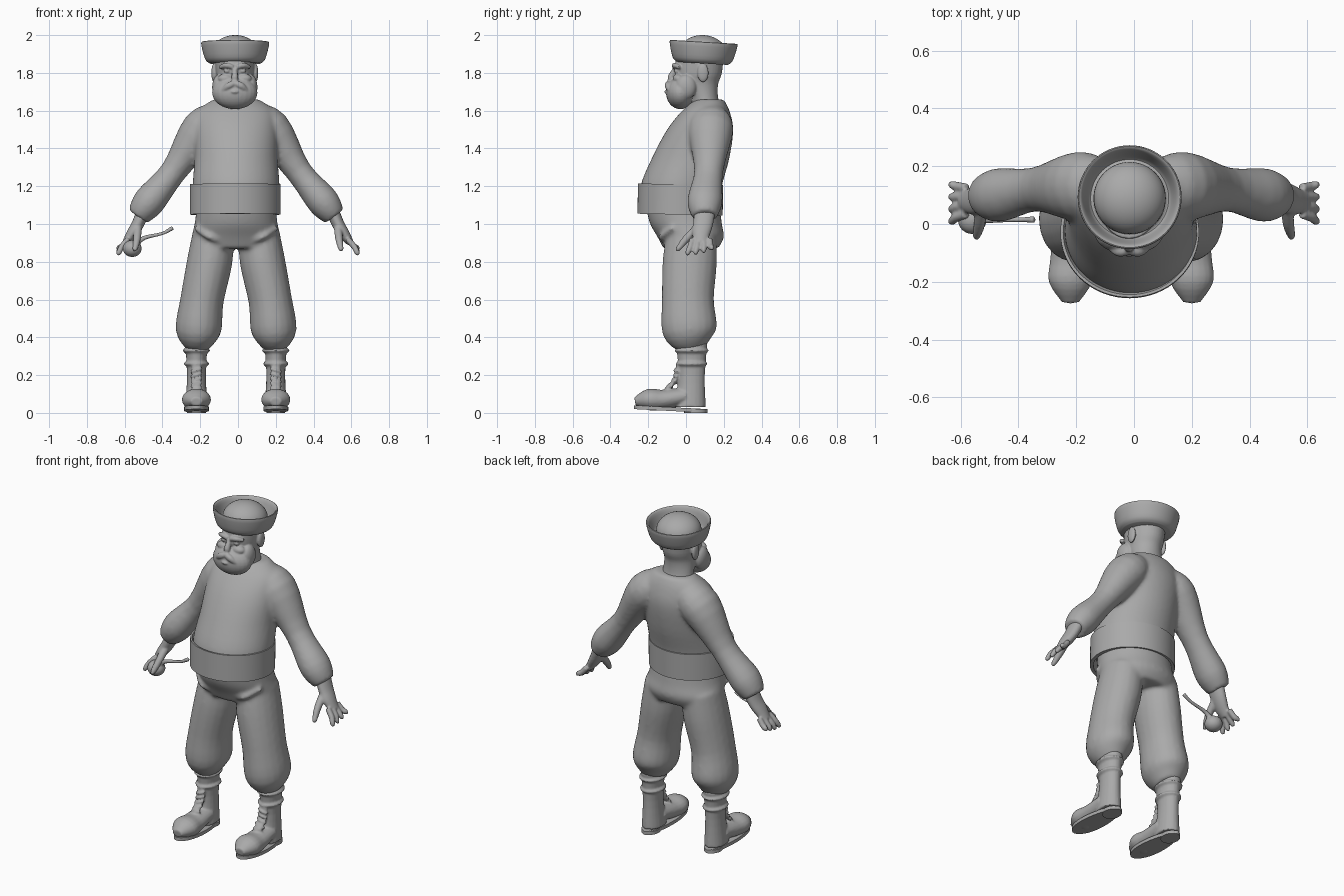
import bpy, bmesh, math
from mathutils import Vector, Matrix

cube = bpy.data.objects.get("Cube")
if cube:
    bpy.data.objects.remove(cube)

grey = (0.4, 0.4, 0.4, 1)
clay = bpy.data.materials.new("clay_grey")
clay.use_nodes = True
clay.diffuse_color = grey
clay.node_tree.nodes["Principled BSDF"].inputs["Base Color"].default_value = grey

X_AXIS, Y_AXIS, Z_AXIS = (Vector(axis) for axis in Matrix.Identity(3))


def circle(count):
    angles = [math.tau * i / count for i in range(count)]
    return [(math.cos(angle), math.sin(angle)) for angle in angles]


def spline(rows, steps=4):
    """Smooth curve through rows of any length."""
    rows = [Vector(row) for row in rows]
    padded = [rows[0], *rows, rows[-1]]
    result = []
    for a, b, c, d in zip(padded, padded[1:], padded[2:], padded[3:]):
        for i in range(steps):
            t = i / steps
            result.append(b + (c - a) * (t / 2) + (a * 2 - b * 5 + c * 4 - d) * (t * t / 2)
                          + (b * 3 - a - c * 3 + d) * (t ** 3 / 2))
    return result + [rows[-1]]


def skin(bm, rings):
    """Join rings of points into a capped skin."""
    loops = [[bm.verts.new(point) for point in ring] for ring in rings]
    for low, high in zip(loops, loops[1:]):
        for i in range(len(low)):
            bm.faces.new((low[i - 1], low[i], high[i], high[i - 1]))
    bm.faces.new(loops[0])
    bm.faces.new(loops[-1])


def stack(bm, rows):
    """Level oval rings, each given as height, half width, front, back."""
    skin(bm, [[(c * width, (front + back) / 2 + s * (back - front) / 2, z) for c, s in circle(40)]
              for z, width, front, back in spline(rows)])


def tube(bm, rows, flat=1, hint=Y_AXIS, level=False):
    """Limb along x, y, z, radius; flat scales the radius along the hint axis."""
    rows = spline(rows)
    points = [row.to_3d() if len(row) < 4 else Vector(row[:3]) for row in rows]
    rings = []
    for i, point in enumerate(points):
        ahead = points[min(i + 1, len(points) - 1)] - points[max(i - 1, 0)]
        ahead = Z_AXIS if level else ahead.normalized()
        up = (hint - ahead * ahead.dot(hint)).normalized()
        side = up.cross(ahead)
        rings.append([point + (side * c + up * (s * flat)) * rows[i][3] for c, s in circle(20)])
    skin(bm, rings)


def ball(bm, place, size):
    matrix = Matrix.Translation(place) @ Matrix.Diagonal((*size, 1))
    bmesh.ops.create_uvsphere(bm, u_segments=24, v_segments=16, radius=1, matrix=matrix)


def mirror(bm):
    """Copy everything so far to the other side."""
    copy = bmesh.ops.duplicate(bm, geom=bm.verts[:] + bm.edges[:] + bm.faces[:])["geom"]
    for item in copy:
        if isinstance(item, bmesh.types.BMVert):
            item.co.x *= -1


def finish(name, bm, voxel=0, soften=4, x=-0.01):
    """Make the object; a voxel size fuses its pieces into one skin."""
    bmesh.ops.recalc_face_normals(bm, faces=bm.faces[:])
    mesh = bpy.data.meshes.new(name)
    bm.to_mesh(mesh)
    bm.free()
    mesh.materials.append(clay)
    part = bpy.data.objects.new(name, mesh)
    bpy.context.collection.objects.link(part)
    part.location.x = x
    if voxel:
        fuse = part.modifiers.new("fuse", "REMESH")
        fuse.mode = "VOXEL"
        fuse.voxel_size = voxel
        fuse.use_smooth_shade = True
        part.modifiers.new("soften", "SMOOTH").iterations = soften
    bpy.ops.object.select_all(action="DESELECT")
    part.select_set(True)
    bpy.context.view_layer.objects.active = part
    bpy.ops.object.shade_smooth_by_angle(angle=math.radians(40))


def lathe(name, profile, place, stretch=1, tilt=0):
    """Spin a radius and height profile around an upright axis."""
    bm = bmesh.new()
    verts = [bm.verts.new((radius, 0, z)) for radius, z in profile]
    edges = [bm.edges.new(pair) for pair in zip(verts, verts[1:])]
    bmesh.ops.spin(bm, geom=verts + edges, axis=Z_AXIS, cent=(0, 0, 0), angle=math.tau, steps=64)
    bmesh.ops.remove_doubles(bm, verts=bm.verts[:], dist=0.001)
    matrix = (Matrix.Translation(place) @ Matrix.Rotation(tilt, 4, "X")
              @ Matrix.Diagonal((1, stretch, 1, 1)))
    bmesh.ops.transform(bm, matrix=matrix, verts=bm.verts[:])
    finish(name, bm, x=-0.015)


# Sweater: sleeves, then the barrel-shaped torso
bm = bmesh.new()
tube(bm, [(.08, .13, 1.56, .08), (.18, .13, 1.5, .11), (.33, .12, 1.28, .07),
          (.46, .1, 1.12, .085), (.52, .1, 1.04, .06)], flat=1.1)
mirror(bm)
stack(bm, [(1.1, .22, -.22, .18), (1.2, .23, -.24, .19), (1.35, .22, -.18, .23),
           (1.5, .22, -.1, .25), (1.6, .2, -.02, .23), (1.66, .12, .05, .2)])
finish("sweater", bm, voxel=.011, soften=8)

# Belt: a loose band around the belly
inner, outer, half_height = .22, .24, .08
lathe("belt", [(inner, -half_height), (outer, -half_height), (outer, half_height),
               (inner + .01, half_height), (inner, .06), (inner, -half_height)],
      place=(0, -.03, 1.13), stretch=.94, tilt=-.02)

# Trousers: baggy legs gathered at the shin, a soft fold, then the hips
bm = bmesh.new()
tube(bm, [(.12, .03, .95, .11), (.14, .02, .8, .12), (.18, .01, .6, .115),
          (.2, .02, .43, .12), (.2, .04, .34, .06)], flat=1.2)
tube(bm, [(.05, -.09, .9, .015), (.14, -.13, .93, .016), (.22, -.07, .98, .01)])
mirror(bm)
stack(bm, [(1.08, .21, -.21, .18), (1, .22, -.19, .19), (.93, .235, -.15, .2), (.87, .23, -.12, .17)])
finish("trousers", bm, voxel=.011, soften=8)

# Boots: shaft, foot, rolled cuff and strap, tongue and laces
bm = bmesh.new()
ankle_x, ankle_y = .21, .03
tube(bm, [(ankle_x, ankle_y, .37, .06), (ankle_x, ankle_y, .2, .05), (ankle_x, .02, .03, .06)],
     flat=1.4, level=True)
tube(bm, [(ankle_x, 0, .09, .06), (ankle_x, -.12, .07, .07), (ankle_x, -.2, .07, .075),
          (ankle_x, -.27, .06, .03)], flat=.75, hint=Z_AXIS)
for height, bulge in ((.33, .073), (.26, .068)):
    tube(bm, [(ankle_x, ankle_y, height + rise, bulge - abs(rise)) for rise in (-.015, 0, .015)],
         flat=1.25, level=True)
tube(bm, [(ankle_x, -.04, .25, .025), (ankle_x, -.05, .18, .025), (ankle_x, -.1, .13, .025)], flat=.5)
for i in range(5):
    z, y = .225 - i * .025, -.05 - i * i * .003
    tube(bm, [(ankle_x + side * .03, y - .01 + abs(side) * .015, z - side * .01, .007)
              for side in (-1, 0, 1)], hint=Z_AXIS)
mirror(bm)
finish("boots", bm, voxel=.006)

# Soles: egg outline, wider and slightly raised at the toe, with a heel block
bm = bmesh.new()
skin(bm, [[(ankle_x + c * (.065 - s * .012), s * .195 - .08, z + .01 - s * .01) for c, s in circle(40)]
          for z in (0, .02)])
tube(bm, [(ankle_x, .05, z, .05) for z in (0, .02)], flat=1.2, level=True)
mirror(bm)
finish("soles", bm)

# Hands: flat palm, four spread fingers and a thumb
bm = bmesh.new()
tube(bm, [(.5, .1, 1.07, .035), (.53, .09, 1, .033), (.56, .08, .95, .03), (.595, .08, .9, .02)], flat=1.6)
for i in range(4):
    base, tip = .035 + i * .03, .01 + i * .042
    low = .835 + i * i * .003
    tube(bm, [(.58, base, .92, .016), (.615, (base + tip) / 2, .88, .016),
              (.63, tip, low + .015, .014), (.635, tip, low, .008)])
tube(bm, [(.53, .06, .98, .022), (.535, 0, .92, .02), (.545, -.04, .87, .014), (.55, -.05, .86, .008)],
     hint=X_AXIS)
mirror(bm)
finish("hands", bm, voxel=.006, x=0)

# Pipe: round bowl in the right hand and a bent stem
bm = bmesh.new()
ball(bm, (-.56, .015, .87), (.05, .05, .045))
tube(bm, [(-.55, .015, .88, .018), (-.5, .015, .925, .012), (-.4, .015, .95, .009),
          (-.345, .015, .98, .012)])
finish("pipe", bm, voxel=.005, x=0)

# Head: ears, eyes, cheeks, whiskers, brows and moustache on both sides
bm = bmesh.new()
ball(bm, (.11, .09, 1.8), (.014, .03, .05))
ball(bm, (.042, -.05, 1.81), (.017, .014, .013))
ball(bm, (.05, -.04, 1.77), (.04, .03, .025))
ball(bm, (.085, 0, 1.725), (.035, .055, .065))
tube(bm, [(.01, -.06, 1.83, .012), (.045, -.06, 1.84, .014), (.08, -.035, 1.83, .01)], hint=Z_AXIS)
tube(bm, [(0, -.09, 1.745, .016), (.035, -.095, 1.73, .018), (.07, -.08, 1.7, .008)], hint=Z_AXIS)
mirror(bm)
# skull and neck, beard, lip and nose
stack(bm, [(1.6, .1, .03, .19), (1.67, .09, .02, .17), (1.74, .09, -.03, .17),
           (1.8, .1, -.06, .19), (1.9, .105, -.05, .2)])
ball(bm, (0, -.03, 1.695), (.12, .076, .087))
ball(bm, (0, -.1, 1.7), (.022, .015, .01))
tube(bm, [(0, -.055, 1.825, .011), (0, -.08, 1.775, .018), (0, -.07, 1.755, .013)])
finish("head", bm, voxel=.005, x=-.017)

# Sailor hat: upturned brim and domed crown
brim = spline([(.135, -.055), (.16, -.03), (.18, .05), (.165, .05), (.14, -.02), (.125, -.02)])
crown = [(.125 * c, .095 * s) for c, s in circle(40) if c > -.01 and s > -.01]
lathe("hat", [(0, -.05), *[tuple(point) for point in brim], *crown], place=(0, .09, 1.905), tilt=-.06)
